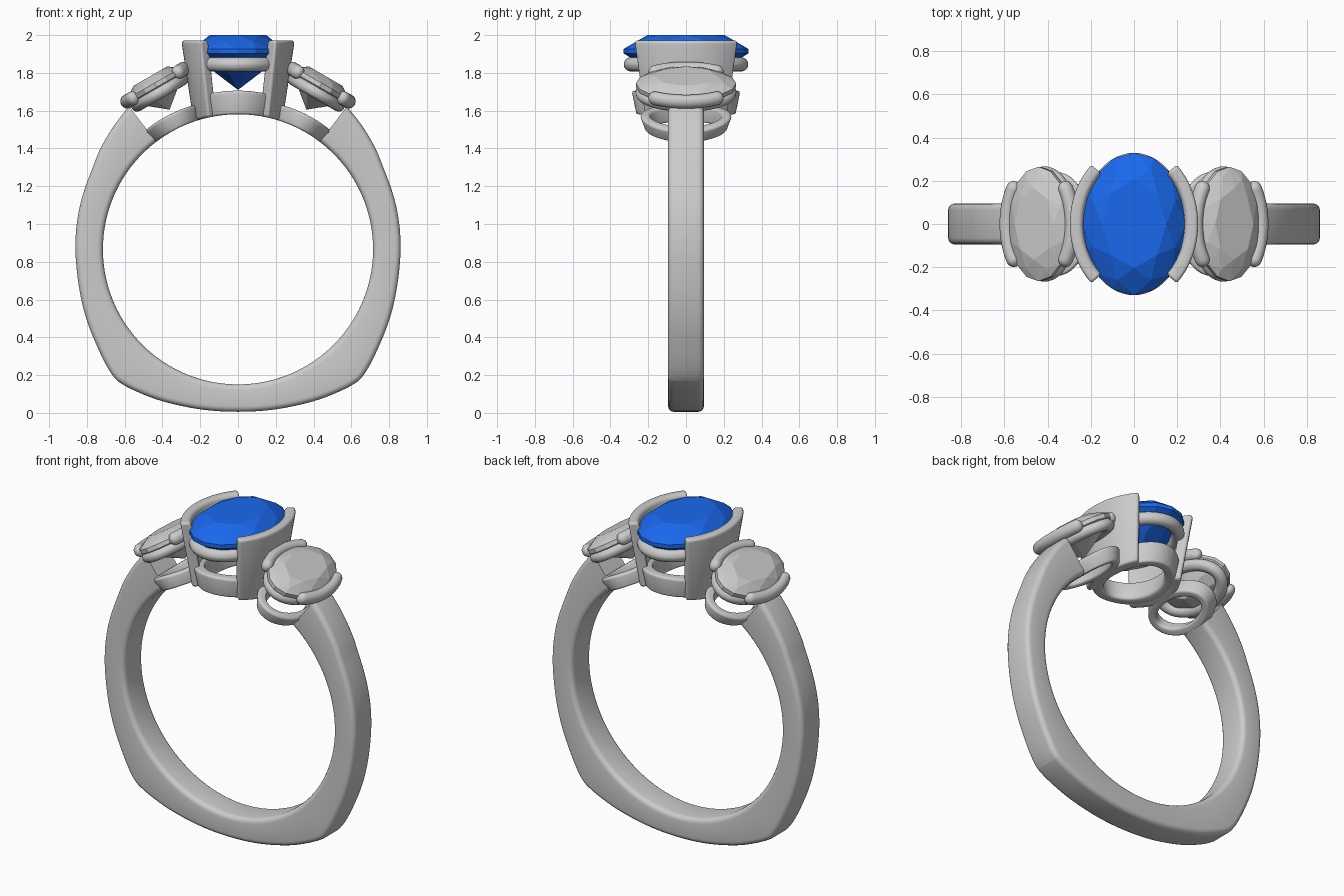
import bpy, bmesh
from math import sin, cos, pi, radians, sqrt, hypot
from mathutils import Vector, Matrix

if "Cube" in bpy.data.objects:
    bpy.data.objects.remove(bpy.data.objects["Cube"])

CZ, R = 0.866, 0.715            # finger hole centre height and radius
blue = bpy.data.materials.new("blue_gem")
blue.diffuse_color = (0.01, 0.14, 0.85, 1)
blue.use_nodes = True
blue.node_tree.nodes["Principled BSDF"].inputs["Base Color"].default_value = blue.diffuse_color


def finish(bm, name, mat=Matrix(), smooth=True):
    bmesh.ops.recalc_face_normals(bm, faces=bm.faces)
    me = bpy.data.meshes.new(name)
    bm.to_mesh(me)
    bm.free()
    ob = bpy.data.objects.new(name, me)
    bpy.context.collection.objects.link(ob)
    ob.matrix_world = mat
    if smooth:
        bpy.ops.object.select_all(action='DESELECT')
        bpy.context.view_layer.objects.active = ob
        ob.select_set(True)
        bpy.ops.object.shade_smooth_by_angle(angle=radians(35))
    return ob


def loft(name, sections, closed=False, mat=Matrix()):
    bm = bmesh.new()
    rows = [[bm.verts.new(p) for p in s] for s in sections]
    n, m = len(rows), len(rows[0])
    for i in range(n if closed else n - 1):
        a, b = rows[i], rows[(i + 1) % n]
        for j in range(m):
            k = (j + 1) % m
            bm.faces.new((a[j], a[k], b[k], b[j]))
    if not closed:
        bm.faces.new(rows[0])
        bm.faces.new(rows[-1])
    return finish(bm, name, mat)


def rounded_rect(w, h, r, n=5):
    pts = []
    for q, (sx, sy) in enumerate([(1, 1), (-1, 1), (-1, -1), (1, -1)]):
        for i in range(n):
            a = (q + i / (n - 1)) * pi / 2
            pts.append((sx * (w / 2 - r) + r * cos(a), sy * (h / 2 - r) + r * sin(a)))
    return pts


def oval_section(a, b, t, sec, z=0):
    nrm = Vector((b * cos(t), a * sin(t), 0)).normalized()
    base = Vector((a * cos(t), b * sin(t), z))
    return [base + nrm * p + Vector((0, 0, q)) for p, q in sec]


def smooth_curve(pts, steps=12):
    out = []
    for i in range(len(pts) - 1):
        p = [Vector(pts[max(0, min(len(pts) - 1, i + d))]) for d in (-1, 0, 1, 2)]
        for s in range(steps):
            t = s / steps
            out.append(0.5 * (2 * p[1] + (p[2] - p[0]) * t + (2 * p[0] - 5 * p[1] + 4 * p[2] - p[3]) * t * t
                              + (3 * p[1] - p[0] - 3 * p[2] + p[3]) * t ** 3))
    return out + [Vector(pts[-1])]


# shank: (angle, outer radius) from the right end down to the bottom, then mirrored
upper = [(52.7, .95), (36, .902), (25, .876), (1, .861), (-14, .866), (-32, .899), (-44, .938), (-47.5, .945)]
lower = [(-47.5, .945), (-51, .936), (-59, .911), (-73, .876), (-90, .86), (-107, .876)]
half = smooth_curve(upper)[:-1] + [p for p in smooth_curve(lower) if p[0] > -89.9]
half.append(Vector((-90, .86)))
full = half + [Vector((-180 - p[0], p[1])) for p in reversed(half[:-1])]
sections = []
for deg, ro in full:
    a = radians(deg)
    mid = (R + ro) / 2
    sections.append([((mid + p) * cos(a), q, CZ + (mid + p) * sin(a))
                     for p, q in rounded_rect(ro - R, 0.19, 0.03)])
loft("shank", sections)


# faceted oval gem as the hull of its facet rings
def gem(name, a, b, crown, depth, mat, color=None):
    bm = bmesh.new()
    rings = [(0.62, crown, 8, 0), (0.85, crown * 0.62, 8, 0.5), (1, 0.012, 16, 0), (1, -0.012, 16, 0),
             (0.6, -depth * 0.5, 8, 0.5)]
    for s, z, n, off in rings:
        for i in range(n):
            t = (i + off) * 2 * pi / n
            bm.verts.new((a * s * cos(t), b * s * sin(t), z))
    bm.verts.new((0, 0, -depth))
    bmesh.ops.convex_hull(bm, input=bm.verts)
    bmesh.ops.dissolve_limit(bm, angle_limit=radians(1), verts=bm.verts, edges=bm.edges)
    ob = finish(bm, name, mat, smooth=False)
    if color:
        ob.data.materials.append(color)


# closed oval rail of constant cross-section
def rail(name, a, b, w, h, mat):
    sec = rounded_rect(w, h, min(w, h) * 0.49)
    loft(name, [oval_section(a, b, 2 * pi * i / 64, sec) for i in range(64)], True, mat)


# oval gallery whose underside follows the finger hole; local origin is the hole centre
def gallery(name, a, b, wall, height, mat):
    rows = []
    for i in range(64):
        t = 2 * pi * i / 64
        row = []
        for p, q in rounded_rect(wall, 1, 0.014):
            up = (1 if q > 0 else 0)
            x, y, _ = oval_section(a, b, t, [(p + 0.02 * up, 0)])[0]
            edge = 0.5 - abs(q)
            row.append((x, y, sqrt(R * R - x * x) + (height - edge if up else edge)))
        rows.append(row)
    loft(name, rows, True, mat)


# capsule-like bar following part of an oval
def bar(name, a, b, r, t0, spread, z, mat):
    rows, n = [], 32
    length = spread * 2 * (a + b) / 2
    for i in range(n + 1):
        u = 0.5 - 0.5 * cos(pi * i / n)
        d = min(u, 1 - u) * length
        s = max(0.05, sqrt(max(0, 1 - max(0, 1 - d / r) ** 2)))
        sec = [(r * s * cos(k * pi / 8), 1.1 * r * s * sin(k * pi / 8)) for k in range(16)]
        rows.append(oval_section(a, b, t0 + spread * (2 * u - 1), sec, z))
    loft(name, rows, False, mat)


hole = Matrix.Translation((0, 0, CZ))

# centre setting
gem("centre_gem", 0.242, 0.33, 0.085, 0.205, Matrix.Translation((0, 0, 1.915)), blue)
rail("centre_rail", 0.205, 0.292, 0.075, 0.075, Matrix.Translation((0, 0, 1.845)))
gallery("centre_gallery", 0.175, 0.235, 0.06, 0.125, hole)

# curved tapering walls either side of the centre gem
for side, t0 in (("right", 0), ("left", pi)):
    rows = []
    for i in range(25):
        t = t0 + radians(49) * (i / 12 - 1)
        row = []
        for p, q in rounded_rect(0.06, 0.4, 0.018):
            f = (q + 0.2) / 0.4
            a, b = 0.205 + 0.065 * f, 0.265 + 0.075 * f
            x, y, _ = oval_section(a, b, t, [(p, 0)])[0]
            bottom = CZ + sqrt(R * R - x * x)
            row.append((x, y, bottom + (1.972 - bottom) * f))
        rows.append(row)
    ob = loft(side + "_centre_wall", rows)
    bev = ob.modifiers.new("soft_ends", 'BEVEL')
    bev.width, bev.segments, bev.angle_limit = 0.012, 3, radians(50)

# tilted side settings
for side, s in (("right", 1), ("left", -1)):
    m = Matrix.Translation((s * 0.437, 0, 1.735)) @ Matrix.Rotation(s * radians(30), 4, 'Y')
    gem(side + "_side_gem", 0.165, 0.265, 0.055, 0.15, m)
    rail(side + "_side_rail", 0.135, 0.232, 0.07, 0.065, m @ Matrix.Translation((0, 0, -0.045)))
    bar(side + "_outer_bar", 0.175, 0.27, 0.034, 0, radians(46), 0.0, m)
    bar(side + "_inner_bar", 0.175, 0.27, 0.034, pi, radians(46), 0.0, m)
    gallery(side + "_side_gallery", 0.115, 0.195, 0.05, 0.085, hole @ Matrix.Rotation(s * radians(27), 4, 'Y'))
